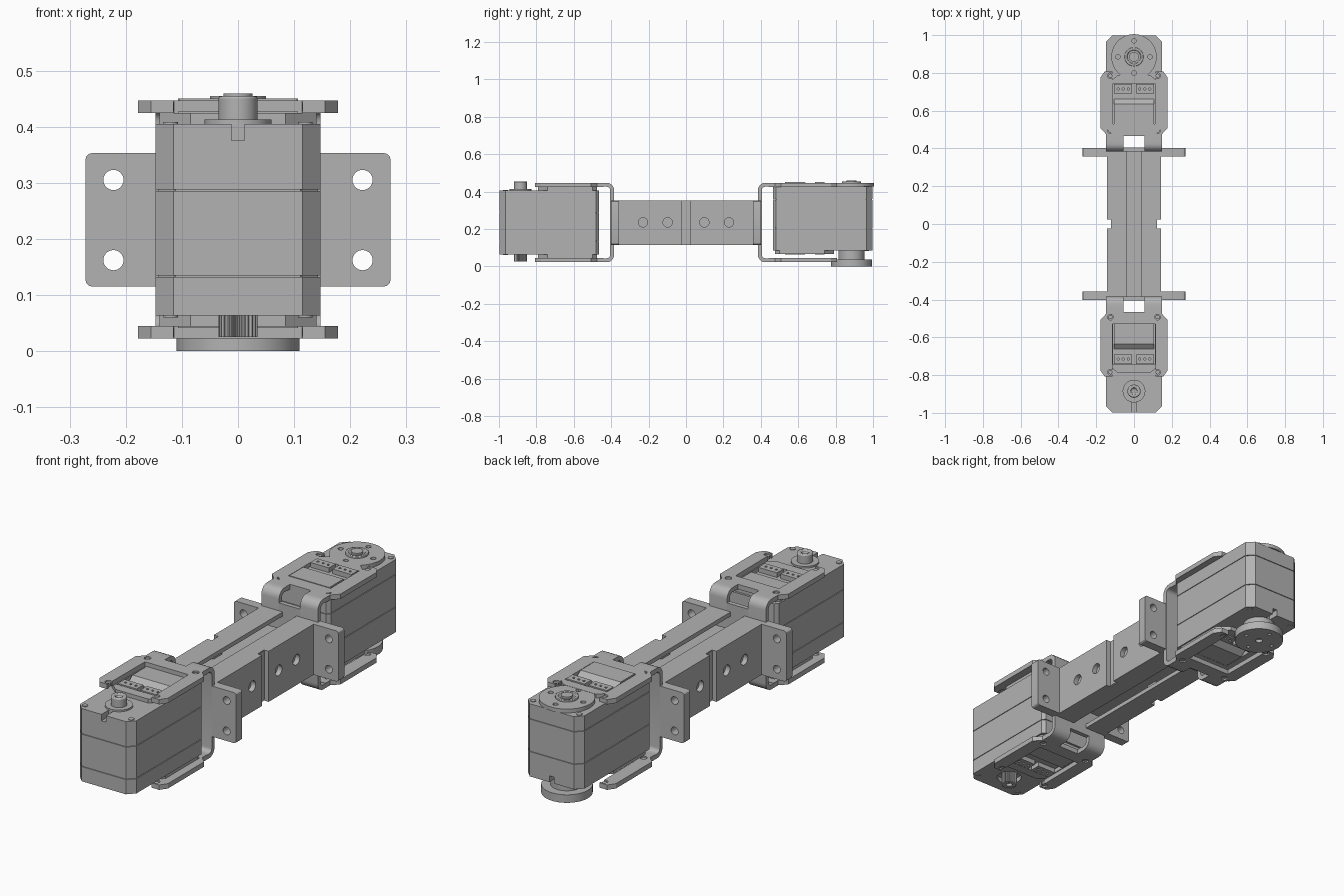
import bpy, bmesh, math
from mathutils import Matrix, Vector

if "Cube" in bpy.data.objects:
    bpy.data.objects.remove(bpy.data.objects["Cube"], do_unlink=True)

grey = bpy.data.materials.new("machined grey")
grey.use_nodes = True
grey.diffuse_color = (0.45, 0.45, 0.45, 1)
grey.node_tree.nodes["Principled BSDF"].inputs["Base Color"].default_value = grey.diffuse_color


def finish(name, bm):
    bmesh.ops.recalc_face_normals(bm, faces=bm.faces)
    mesh = bpy.data.meshes.new(name)
    bm.to_mesh(mesh)
    bm.free()
    mesh.materials.append(grey)
    ob = bpy.data.objects.new(name, mesh)
    bpy.context.collection.objects.link(ob)
    return ob


def prism(name, pts, a, b, axis="z"):
    """Extrude a 2D outline along z (points are x, y) or along x (points are y, z)."""
    bm = bmesh.new()
    place = (lambda p: (p[0], p[1], a)) if axis == "z" else (lambda p: (a, p[0], p[1]))
    face = bm.faces.new([bm.verts.new(place(p)) for p in pts])
    new = bmesh.ops.extrude_face_region(bm, geom=[face])["geom"]
    step = Vector((0, 0, b - a)) if axis == "z" else Vector((b - a, 0, 0))
    bmesh.ops.translate(bm, vec=step, verts=[v for v in new if isinstance(v, bmesh.types.BMVert)])
    return finish(name, bm)


def box(name, x0, x1, y0, y1, z0, z1):
    return prism(name, [(x0, y0), (x1, y0), (x1, y1), (x0, y1)], z0, z1)


def cyl(name, x, y, z, r, depth, axis="z", r2=None, n=40):
    bm = bmesh.new()
    bmesh.ops.create_cone(bm, cap_ends=True, segments=n, radius1=r,
                          radius2=r if r2 is None else r2, depth=depth)
    turn = {"z": Matrix(), "x": Matrix.Rotation(math.pi / 2, 4, "Y"),
            "y": Matrix.Rotation(math.pi / 2, 4, "X")}[axis]
    bm.transform(Matrix.Translation((x, y, z)) @ turn)
    return finish(name, bm)


def cut(ob, *cutters):
    for c in cutters:
        mod = ob.modifiers.new("cut", "BOOLEAN")
        mod.operation, mod.solver, mod.object = "DIFFERENCE", "EXACT", c
        bpy.context.view_layer.objects.active = ob
        bpy.ops.object.modifier_apply(modifier=mod.name)
        bpy.data.objects.remove(c, do_unlink=True)
    return ob


def bevel(ob, width, segments=2):
    mod = ob.modifiers.new("bevel", "BEVEL")
    mod.width, mod.segments, mod.limit_method = width, segments, "ANGLE"
    return ob


def mirrored(half):
    return half + [(-x, y) for x, y in reversed(half) if abs(x) > 1e-6]


def flip(parts, height):
    """Turn a group end for end about the x axis."""
    for ob in parts:
        ob.data.transform(Matrix.Translation((0, 0, height)) @ Matrix.Rotation(math.pi, 4, "X"))


AXIS_Y = -0.885


def servo(tag):
    """Motor case with its long axis on y and the shaft at the outer end."""
    parts = []
    outline = mirrored([(0.115, -0.998), (0.147, -0.965), (0.147, -0.48), (0.132, -0.465)])
    inner = [(x * 0.97, -0.73 + (y + 0.73) * 0.985) for x, y in outline]
    parts.append(prism(tag + "_case_core", inner, 0.10, 0.36))
    for part, z0, z1 in (("lower", 0.063, 0.132), ("middle", 0.135, 0.285), ("upper", 0.288, 0.405)):
        ob = prism(f"{tag}_case_{part}", outline, z0, z1)
        if part == "upper":
            cut(ob, box("slot", -0.012, 0.012, -1.01, -0.945, 0.375, 0.42))
        if part == "lower":
            cut(ob, cyl("well", 0, AXIS_Y, 0.06, 0.055, 0.05))
        parts.append(ob)
    # raised decks, covers and connector strips on both faces
    deck = mirrored([(0.085, -0.79), (0.14, -0.74), (0.14, -0.50), (0.115, -0.475)])
    for side, z, s in (("top", 0.405, 1), ("bottom", 0.063, -1)):
        ob = prism(f"{tag}_{side}_deck", deck, z - s * 0.01, z + s * 0.019)
        cut(ob, box("pocket", -0.11, 0.11, -0.745, -0.525, *sorted((z - s * 0.005, z + s * 0.04))))
        parts.append(ob)
        cover = [(-0.53, z - s * 0.01), (-0.53, z + s * 0.022), (-0.635, z + s * 0.022), (-0.675, z - s * 0.01)]
        parts.append(prism(f"{tag}_{side}_cover", cover, -0.105, 0.105, "x"))
        for sx in (-1, 1):
            x0, x1 = sorted((sx * 0.01, sx * 0.107))
            strip = box(f"{tag}_{side}_connector", x0, x1, -0.74, -0.69, *sorted((z - s * 0.01, z + s * 0.022)))
            cut(strip, *[cyl("pin_hole", sx * (0.03 + 0.027 * i), -0.715, z + s * 0.02, 0.006, 0.03, n=10)
                         for i in range(3)])
            parts.append(strip)
            parts.append(cyl(f"{tag}_{side}_screw", sx * 0.12, -0.965, z + s * 0.001, 0.013, 0.004, n=16))
    return parts


# front motor: plain boss above, toothed shaft below
servo("front_motor")
cyl("front_boss_washer", 0, AXIS_Y, 0.408, 0.06, 0.010)
boss = bevel(cyl("front_boss", 0, AXIS_Y, 0.43, 0.035, 0.05), 0.005)
cut(boss, cyl("bore", 0, AXIS_Y, 0.455, 0.016, 0.03, n=24))
teeth = [((0.035 if i % 4 < 2 else 0.030) * math.cos(i * math.tau / 96),
          AXIS_Y + (0.035 if i % 4 < 2 else 0.030) * math.sin(i * math.tau / 96)) for i in range(96)]
shaft = prism("front_toothed_shaft", teeth, 0.025, 0.10)
cut(shaft, cyl("bore", 0, AXIS_Y, 0.025, 0.014, 0.03, n=24))

# rear motor: the same case turned over, with horn above and idler disc below
flip(servo("rear_motor"), 0.491)
horn = cyl("rear_horn_disc", 0, -AXIS_Y, 0.437, 0.12, 0.018, n=64)
cut(horn, *[cyl("horn_hole", 0.085 * math.cos(a), -AXIS_Y + 0.085 * math.sin(a), 0.44, 0.012, 0.05, n=20)
            for a in (0, math.pi / 2, math.pi, -math.pi / 2)])
hub = bevel(cyl("rear_horn_hub", 0, -AXIS_Y, 0.448, 0.05, 0.014), 0.003)
cut(hub, cyl("hub_recess", 0, -AXIS_Y, 0.46, 0.036, 0.02))
cyl("rear_horn_screw", 0, -AXIS_Y, 0.452, 0.026, 0.014)
idler = bevel(cyl("rear_idler_disc", 0, -AXIS_Y, 0.019, 0.11, 0.038, n=64), 0.003)
cut(idler, cyl("bore", 0, -AXIS_Y, 0.0, 0.016, 0.03, n=24),
    *[cyl("idler_hole", 0.075 * math.cos(a), -AXIS_Y + 0.075 * math.sin(a), 0.0, 0.008, 0.02, n=16)
      for a in (0, math.pi / 2, math.pi, -math.pi / 2)])
cyl("rear_idler_neck", 0, -AXIS_Y, 0.06, 0.07, 0.05)


# motor brackets: slotted plates joined by bent straps and a web
def bracket(tag, s):
    half = [(0, 0.465), (0.055, 0.465), (0.055, 0.44), (0.147, 0.44), (0.147, 0.475), (0.178, 0.507),
            (0.178, 0.775), (0.155, 0.808), (0.115, 0.808), (0.115, 0.77), (0.113, 0.53), (0, 0.53)]
    plan = [(x, s * d) for x, d in mirrored(half)]
    for side, z0 in (("top", 0.424), ("bottom", 0.022)):
        plate = prism(f"{tag}_bracket_{side}_plate", plan, z0, z0 + 0.023)
        for x in (-0.125, 0.125):
            for d in (0.493, 0.785):
                cut(plate, cyl("screw_hole", x, s * d, z0 + 0.01, 0.015, 0.06, n=20))
                cyl(f"{tag}_bracket_{side}_screw", x, s * d, z0 + 0.011, 0.011, 0.014, n=16)

    def run(inset, r):
        a, lo, hi = 0.384 + inset, 0.022 + inset, 0.447 - inset
        arc = [(a + r - r * math.sin(t), r - r * math.cos(t)) for t in [i * math.pi / 10 for i in range(6)]]
        return ([(0.445, lo)] + [(d, lo + h) for d, h in arc] +
                [(d, hi - h) for d, h in reversed(arc)] + [(0.445, hi)])
    strap = [(s * d, z) for d, z in run(0, 0.04) + run(0.021, 0.019)[::-1]]
    for side, x0 in (("left", 0.055), ("right", -0.147)):
        prism(f"{tag}_bracket_{side}_strap", strap, x0, x0 + 0.092, "x")
    box(f"{tag}_bracket_web", -0.056, 0.056, *sorted((s * 0.384, s * 0.405)), 0.08, 0.39)


bracket("front", -1)
bracket("rear", 1)

# centre beam: side walls with inward lips, joined by a middle web
for side, s in (("left", 1), ("right", -1)):
    c = [(0.143, 0.115), (0.143, 0.353), (0.036, 0.353), (0.036, 0.333), (0.120, 0.333),
         (0.120, 0.135), (0.036, 0.135), (0.036, 0.115)]
    bm = bmesh.new()
    face = bm.faces.new([bm.verts.new((s * x, -0.385, z)) for x, z in c])
    new = bmesh.ops.extrude_face_region(bm, geom=[face])["geom"]
    bmesh.ops.translate(bm, vec=(0, 0.77, 0), verts=[v for v in new if isinstance(v, bmesh.types.BMVert)])
    wall = finish(f"beam_{side}_channel", bm)
    cut(wall, *[cyl("wall_hole", s * 0.13, y, 0.235, 0.025, 0.08, "x", n=32)
                for y in (-0.23, -0.098, 0.098, 0.23)])
    cut(wall, box("notch", *sorted((s * 0.119, s * 0.16)), -0.024, 0.024, 0.10, 0.37))
    box(f"beam_{side}_notch_back", *sorted((s * 0.105, s * 0.121)), -0.03, 0.03, 0.12, 0.35)
box("beam_middle_web", -0.12, 0.12, -0.385, 0.385, 0.205, 0.27)

# mounting ears at both ends of the beam
for tag, s in (("front", -1), ("rear", 1)):
    for side, sx in (("left", 1), ("right", -1)):
        ear = box(f"{tag}_{side}_ear", *sorted((sx * 0.125, sx * 0.272)), *sorted((s * 0.358, s * 0.402)), 0.115, 0.353)
        bm = bmesh.new()
        bm.from_mesh(ear.data)
        corners = [e for e in bm.edges if all(abs(v.co.x) > 0.25 for v in e.verts)
                   and abs(e.verts[0].co.y - e.verts[1].co.y) > 0.01]
        bmesh.ops.bevel(bm, geom=corners, offset=0.012, segments=3, affect="EDGES", profile=0.5)
        bm.to_mesh(ear.data)
        bm.free()
        cut(ear, *[cyl("ear_hole", sx * 0.222, s * 0.38, z, 0.018, 0.1, "y", n=28) for z in (0.162, 0.305)])

# smooth the round surfaces, keep the edges crisp
bpy.ops.object.select_all(action="DESELECT")
for ob in bpy.context.scene.objects:
    if ob.type == "MESH" and grey.name in ob.data.materials:
        ob.select_set(True)
        bpy.context.view_layer.objects.active = ob
bpy.ops.object.shade_smooth_by_angle(angle=math.radians(30))
